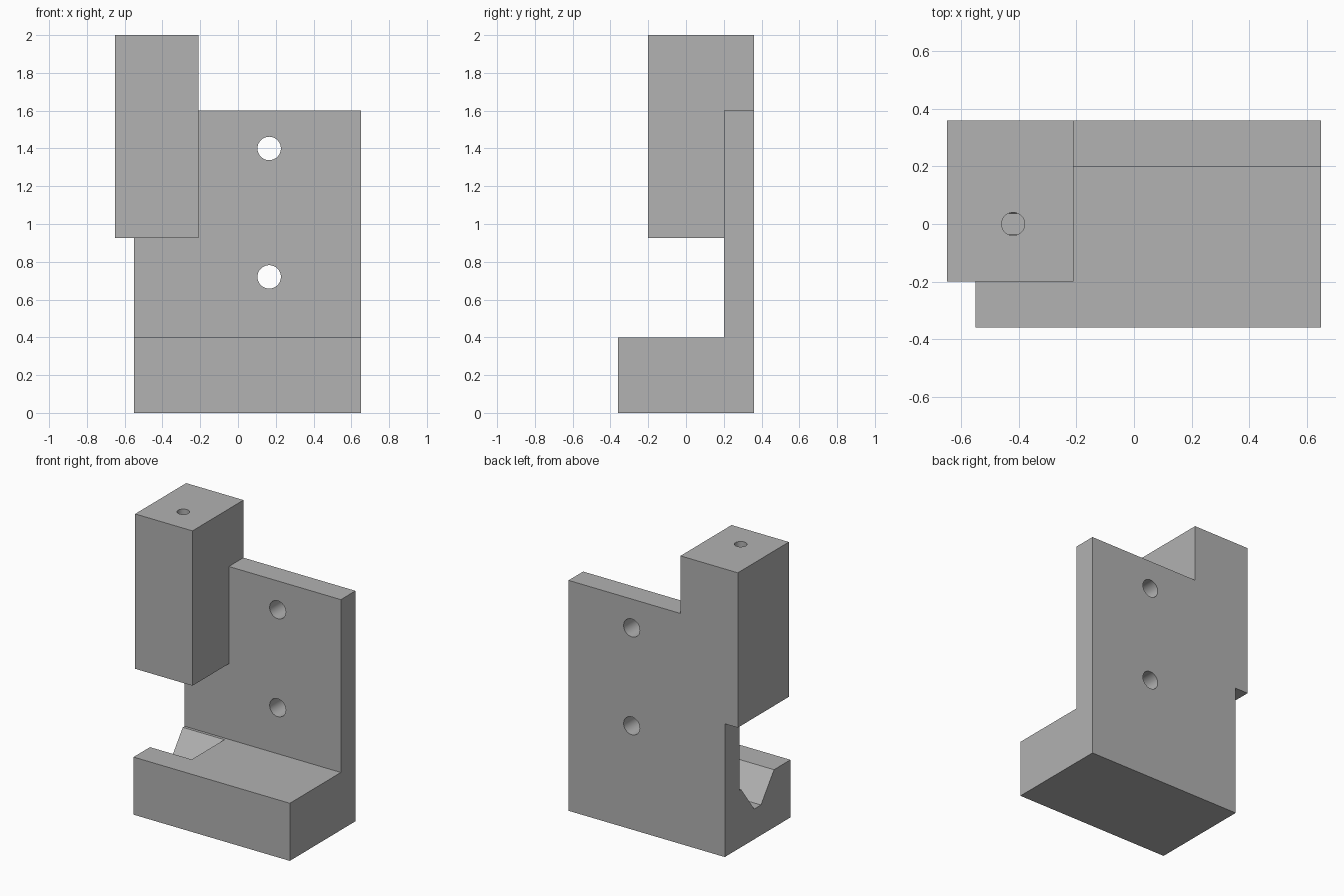
import bpy, bmesh, math
from mathutils import Vector

cube = bpy.data.objects.get("Cube")
if cube:
    bpy.data.objects.remove(cube, do_unlink=True)

grey = bpy.data.materials.new("plain grey")
grey.use_nodes = True
colour = (0.445, 0.445, 0.445, 1)
grey.diffuse_color = colour
grey.node_tree.nodes["Principled BSDF"].inputs["Base Color"].default_value = colour


def prism(name, profile, x0, x1):
    """Extrude a (y, z) profile along x."""
    bm = bmesh.new()
    face = bm.faces.new([bm.verts.new((x0, y, z)) for y, z in profile])
    side = bmesh.ops.extrude_face_region(bm, geom=[face])["geom"]
    moved = [v for v in side if isinstance(v, bmesh.types.BMVert)]
    bmesh.ops.translate(bm, verts=moved, vec=(x1 - x0, 0, 0))
    bmesh.ops.recalc_face_normals(bm, faces=bm.faces)
    mesh = bpy.data.meshes.new(name)
    bm.to_mesh(mesh)
    bm.free()
    mesh.materials.append(grey)
    obj = bpy.data.objects.new(name, mesh)
    bpy.context.collection.objects.link(obj)
    return obj


def drill(name, radius, depth, location, rotation=(0, 0, 0)):
    bpy.ops.mesh.primitive_cylinder_add(vertices=48, radius=radius, depth=depth,
                                        location=location, rotation=rotation)
    obj = bpy.context.object
    obj.name = name
    obj.data.materials.append(grey)
    return obj


def combine(target, tool, operation):
    mod = target.modifiers.new(tool.name, "BOOLEAN")
    mod.operation = operation
    mod.solver = "EXACT"
    mod.object = tool
    bpy.context.view_layer.objects.active = target
    bpy.ops.object.modifier_apply(modifier=mod.name)
    bpy.data.objects.remove(tool, do_unlink=True)


# L-shaped base and back plate
bracket = prism("bracket", [(-0.36, 0), (0.36, 0), (0.36, 1.6), (0.2, 1.6),
                            (0.2, 0.4), (-0.36, 0.4)], -0.55, 0.65)

# Tall guide block on the upper corner
block = prism("guide_block", [(-0.2, 0.925), (0.36, 0.925), (0.36, 2), (-0.2, 2)],
              -0.65, -0.21)
combine(bracket, block, "UNION")

# Tapered groove in the base below the block, open at the end
groove = prism("groove_cutter", [(-0.18, 0.4), (-0.18, 0.45), (0.18, 0.45), (0.18, 0.4),
                                 (0.037, 0.21), (-0.037, 0.21)], -0.7, -0.23)
combine(bracket, groove, "DIFFERENCE")

# Vertical guide hole through the block
combine(bracket, drill("guide_hole", 0.04, 1.4, (-0.42, 0, 1.46)), "DIFFERENCE")

# Mounting holes through the back plate
for z in (0.72, 1.4):
    hole = drill("mounting_hole", 0.062, 0.6, (0.165, 0.28, z), (math.pi / 2, 0, 0))
    combine(bracket, hole, "DIFFERENCE")

# Smooth hole walls, sharp edges elsewhere
bpy.ops.object.select_all(action="DESELECT")
bracket.select_set(True)
bpy.context.view_layer.objects.active = bracket
bpy.ops.object.shade_smooth_by_angle(angle=math.radians(30))
